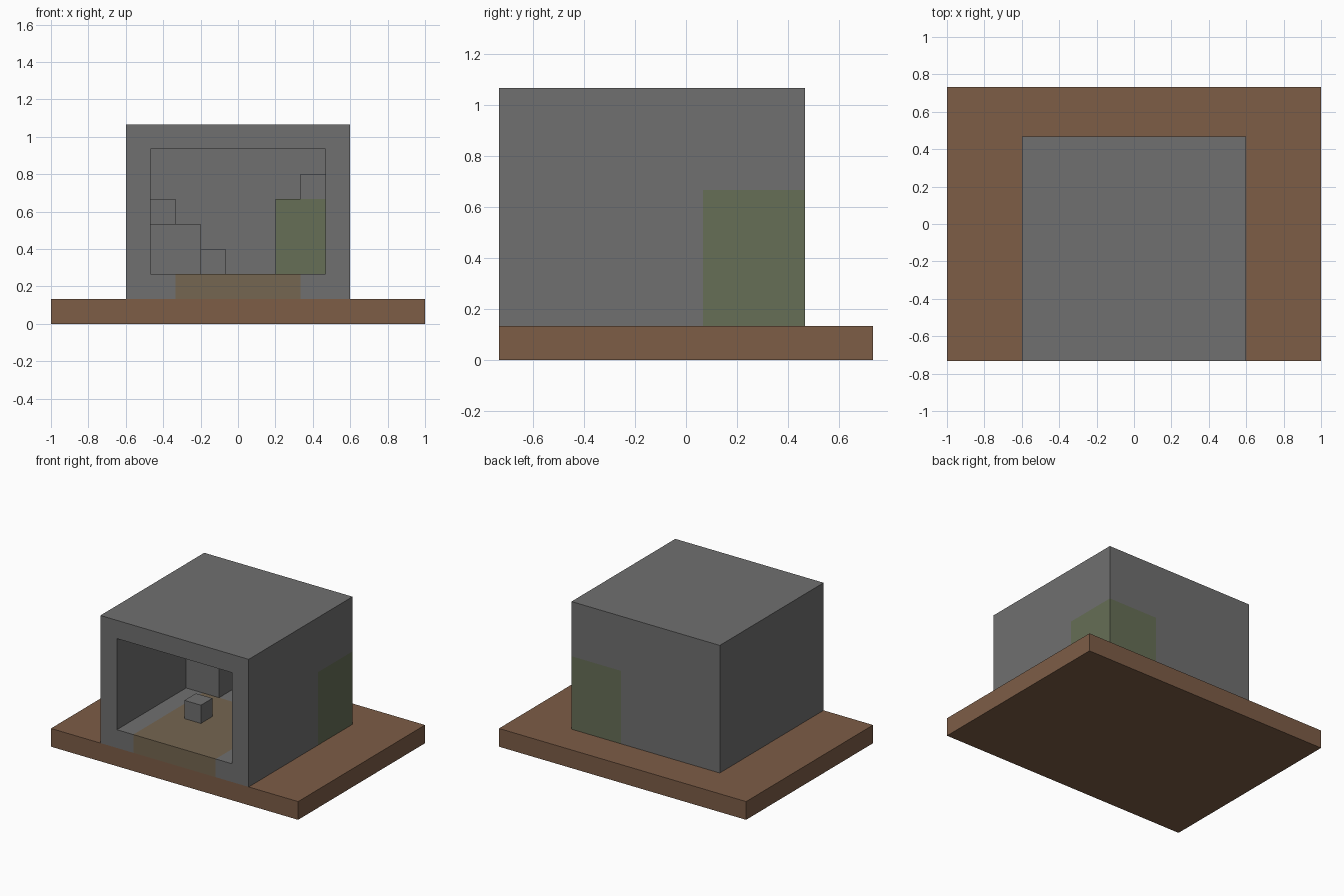
import bpy
import bmesh
from mathutils import Vector, Matrix

if "Cube" in bpy.data.objects:
    bpy.data.objects.remove(bpy.data.objects["Cube"])

U = 2 / 15  # one building block


def material(name, rgb):
    mat = bpy.data.materials.new(name)
    mat.use_nodes = True
    mat.diffuse_color = (*rgb, 1)
    mat.node_tree.nodes["Principled BSDF"].inputs["Base Color"].default_value = (*rgb, 1)
    return mat


stone = material("grey stone", (0.16, 0.16, 0.16))
earth = material("brown earth", (0.205, 0.109, 0.062))
moss = material("green moss", (0.133, 0.156, 0.093))
path = material("worn brown path", (0.178, 0.133, 0.082))


def box_mesh(low, high):
    """Box between two corners given in block units."""
    a, b = Vector(low) * U, Vector(high) * U
    bm = bmesh.new()
    bmesh.ops.create_cube(bm, size=1, matrix=Matrix.Translation((a + b) / 2) @ Matrix.Diagonal((*(b - a), 1)))
    return bm


def finish(name, bm, *mats):
    mesh = bpy.data.meshes.new(name)
    bm.to_mesh(mesh)
    bm.free()
    for mat in mats:
        mesh.materials.append(mat)
    obj = bpy.data.objects.new(name, mesh)
    bpy.context.collection.objects.link(obj)
    return obj


# Ground slab
finish("ground_slab", box_mesh((-7.5, -5.5, 0), (7.5, 5.5, 1)), earth)

# Hollow shelter: frame the front face, then push the opening inward
bm = box_mesh((-4.5, -5.5, 1), (4.5, 3.5, 8))
bm.normal_update()
front = min(bm.faces, key=lambda f: f.calc_center_median().y)
bmesh.ops.inset_region(bm, faces=[front], thickness=U, use_even_offset=True)
back = bmesh.ops.extrude_discrete_faces(bm, faces=[front])["faces"][0]
bmesh.ops.translate(bm, verts=back.verts, vec=(0, 8 * U, 0))

# Cut the walls and floor along the edges of the coloured patches
for axis, at in (("X", 1.5), ("X", 2.5), ("X", -2.5), ("Y", 0.5), ("Z", 5)):
    normal = Vector([float(axis == a) for a in "XYZ"])
    bmesh.ops.bisect_plane(bm, geom=bm.verts[:] + bm.edges[:] + bm.faces[:],
                           plane_co=normal * at * U, plane_no=normal)

# Moss on the rear left corner, worn path over the threshold and floor
for face in bm.faces:
    c = face.calc_center_median() / U
    if c.x > 1.5 and c.y > 0.5 and c.z < 5:
        face.material_index = 1
    elif abs(c.x) < 2.5 and c.y < 0.5 and c.z < 2.1:
        face.material_index = 2
bmesh.ops.recalc_face_normals(bm, faces=bm.faces)
finish("shelter", bm, stone, moss, path)

# Blocks stacked inside the shelter
for name, low, high, mat in (
    ("right_stack", (-3.5, 0.5, 2), (-1.5, 2.5, 4), stone),
    ("right_stack_top", (-3.5, 1.5, 4), (-2.5, 2.5, 5), stone),
    ("loose_block", (-1.5, -2.5, 2), (-0.5, -1.5, 3), stone),
    ("left_stack", (1.5, 0.5, 2), (3.5, 2.5, 5), moss),
    ("left_stack_top", (2.5, 0.5, 5), (3.5, 2.5, 6), stone),
):
    finish(name, box_mesh(low, high), mat)
